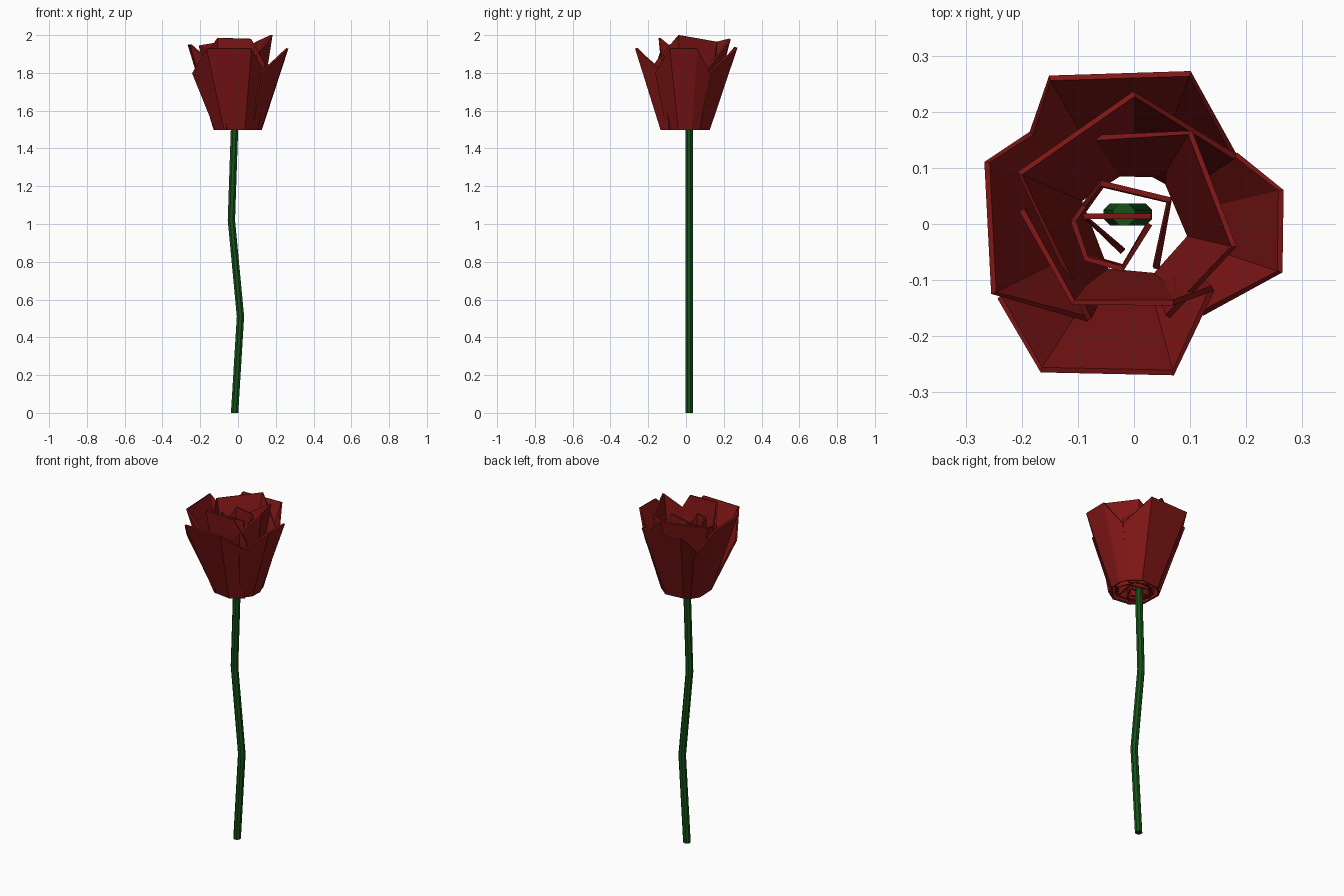
import bpy, bmesh, math
from mathutils import Vector

if "Cube" in bpy.data.objects:
    bpy.data.objects.remove(bpy.data.objects["Cube"])


def material(name, rgb):
    m = bpy.data.materials.new(name)
    m.diffuse_color = (*rgb, 1)
    m.use_nodes = True
    m.node_tree.nodes["Principled BSDF"].inputs["Base Color"].default_value = m.diffuse_color
    return m


RED = material("petal_red", (0.22, 0.008, 0.008))
GREEN = material("stem_green", (0.008, 0.085, 0.01))


def add_object(name, bm, mat):
    bmesh.ops.recalc_face_normals(bm, faces=bm.faces[:])
    me = bpy.data.meshes.new(name)
    bm.to_mesh(me)
    bm.free()
    me.materials.append(mat)
    ob = bpy.data.objects.new(name, me)
    bpy.context.collection.objects.link(ob)
    return ob


def petal(name, rim, base_radius=None):
    """Folded strip from z = 1.5 up to the rim points, given a little thickness."""
    bm = bmesh.new()
    pairs = []
    for x, y, z in rim:
        k = base_radius / math.hypot(x, y) if base_radius else 0.95
        pairs.append((bm.verts.new((x * k, y * k, 1.5)), bm.verts.new((x, y, z))))
    for (a, b), (c, d) in zip(pairs, pairs[1:]):
        bm.faces.new((a, c, d, b))
    ob = add_object(name, bm, RED)
    mod = ob.modifiers.new("thickness", "SOLIDIFY")
    mod.thickness = 0.01
    mod.offset = 0


# Four outer petals, each with a raised centre panel and lower side edges
petal("outer_petal_front", [(-0.24, -0.13, 1.80), (-0.165, -0.26, 1.93),
                            (0.07, -0.265, 1.93), (0.14, -0.115, 1.80)], 0.135)
petal("outer_petal_right", [(0.12, -0.16, 1.80), (0.26, -0.085, 1.93),
                            (0.262, 0.06, 1.93), (0.18, 0.125, 1.80)], 0.125)
petal("outer_petal_back", [(0.18, 0.12, 1.80), (0.10, 0.268, 1.935),
                           (-0.15, 0.26, 1.935), (-0.19, 0.14, 1.80)], 0.13)
petal("outer_petal_left", [(-0.17, 0.17, 1.80), (-0.262, 0.11, 1.95),
                           (-0.25, -0.123, 1.95), (-0.08, -0.17, 1.80)], 0.135)

# Three middle petals that overlap one another
petal("middle_petal_right", [(0.06, -0.165, 1.85), (0.178, -0.04, 2.0),
                             (0.10, 0.163, 1.965), (-0.08, 0.153, 1.85)], 0.102)
petal("middle_petal_front", [(0.14, -0.115, 1.85), (0.07, -0.14, 1.98),
                             (-0.108, -0.14, 1.985), (-0.20, 0.025, 1.85)], 0.104)
petal("middle_petal_left", [(-0.08, -0.17, 1.83), (-0.204, 0.09, 1.945),
                            (0.0, 0.232, 1.98), (0.18, 0.12, 1.83)], 0.106)

# Tight upright inner petals and folded core
petal("inner_petal_right", [(0.04, -0.08, 1.80), (0.065, 0.043, 1.94),
                            (-0.06, 0.073, 1.94), (-0.11, 0.005, 1.83)])
petal("inner_petal_left", [(-0.06, 0.073, 1.80), (-0.108, 0.005, 1.92),
                           (-0.085, -0.062, 1.92), (-0.02, -0.08, 1.92), (0.028, 0.0, 1.80)])
petal("bud_core", [(0.03, 0.014, 1.90), (-0.09, 0.014, 1.90), (-0.02, -0.05, 1.75)])

# Bent eight-sided stem
bm = bmesh.new()
rings = []
for x, z in [(-0.018, 0), (0.013, 0.51), (-0.035, 1.02), (-0.018, 1.52)]:
    rings.append([bm.verts.new((x + 0.021 * math.cos(math.tau * (i + 0.5) / 8),
                                0.017 + 0.021 * math.sin(math.tau * (i + 0.5) / 8), z))
                  for i in range(8)])
for lo, hi in zip(rings, rings[1:]):
    for i in range(8):
        j = (i + 1) % 8
        bm.faces.new((lo[i], lo[j], hi[j], hi[i]))
bm.faces.new(rings[0])
bm.faces.new(rings[-1])
add_object("stem", bm, GREEN)
